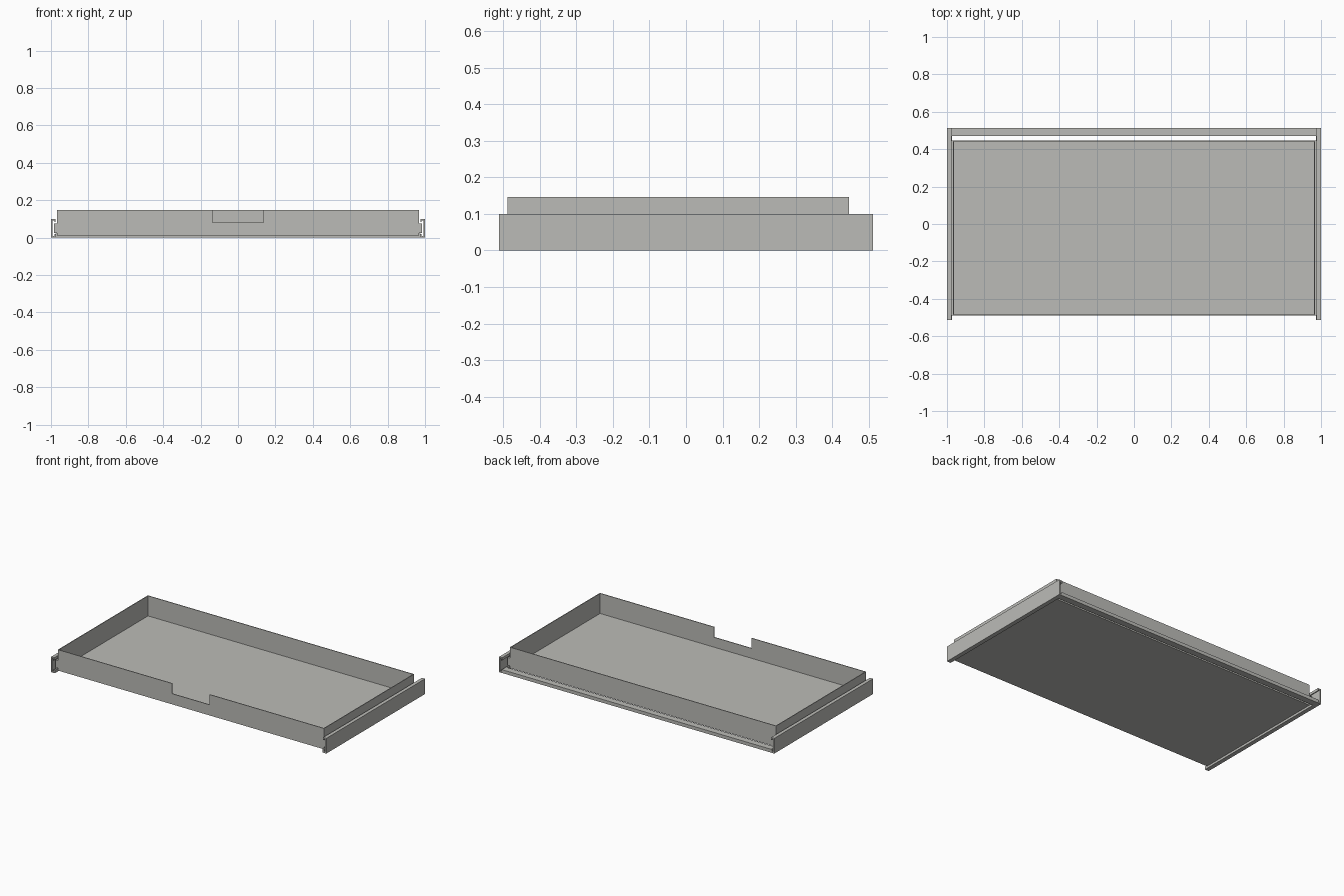
import bpy, bmesh

if "Cube" in bpy.data.objects:
    bpy.data.objects.remove(bpy.data.objects["Cube"], do_unlink=True)

metal = bpy.data.materials.new("warm grey metal")
metal.use_nodes = True
GREY = (0.5, 0.5, 0.475, 1)
metal.diffuse_color = GREY
metal.node_tree.nodes["Principled BSDF"].inputs["Base Color"].default_value = GREY


def extrude_profile(name, points, axis, start, end):
    """Closed 2D outline pushed along x (points are y,z) or y (points are x,z)."""
    def place(a, b, t):
        return (t, a, b) if axis == "x" else (a, t, b)
    bm = bmesh.new()
    face = bm.faces.new([bm.verts.new(place(a, b, start)) for a, b in points])
    moved = bmesh.ops.extrude_face_region(bm, geom=[face])["geom"]
    shift = place(0, 0, end - start)
    bmesh.ops.translate(bm, vec=shift, verts=[v for v in moved if isinstance(v, bmesh.types.BMVert)])
    bmesh.ops.recalc_face_normals(bm, faces=bm.faces[:])
    mesh = bpy.data.meshes.new(name)
    bm.to_mesh(mesh)
    bm.free()
    mesh.materials.append(metal)
    obj = bpy.data.objects.new(name, mesh)
    bpy.context.collection.objects.link(obj)
    return obj


def box(name, x0, x1, y0, y1, z0, z1):
    return extrude_profile(name, [(x0, z0), (x1, z0), (x1, z1), (x0, z1)], "y", y0, y1)


# Sheet metal tray
W, FRONT, BACK = 0.967, -0.488, 0.446
LOW, TOP, T = 0.01, 0.147, 0.005
box("tray_floor", -W, W, FRONT, BACK, LOW, LOW + T)
box("tray_back_wall", -W, W, BACK - T, BACK, LOW + T, TOP)

# Front wall with finger notch
N, SILL = 0.136, 0.08
extrude_profile("tray_front_wall",
                [(-W, LOW + T), (W, LOW + T), (W, TOP), (N, TOP), (N, SILL),
                 (-N, SILL), (-N, TOP), (-W, TOP)], "y", FRONT, FRONT + T)

# Side walls, slide runners and C-section rails
for side, s in (("left", 1), ("right", -1)):
    box(side + "_tray_wall", s * (W - T), s * W, FRONT + T, BACK - T, LOW + T, TOP)
    box(side + "_slide_runner", s * W, s * 0.985, FRONT, BACK, 0.025, 0.075)
    channel = [(1, 0), (1, 0.1), (0.977, 0.1), (0.977, 0.083), (0.982, 0.083),
               (0.982, 0.092), (0.992, 0.092), (0.992, 0.008), (0.982, 0.008),
               (0.982, 0.02), (0.972, 0.02), (0.972, 0)]
    extrude_profile(side + "_rail", [(s * x, z) for x, z in channel], "y", -0.512, 0.512)

# Rear cross bar joining the rails
box("rear_cross_bar", -0.977, 0.977, 0.47, 0.512, 0, 0.022)
